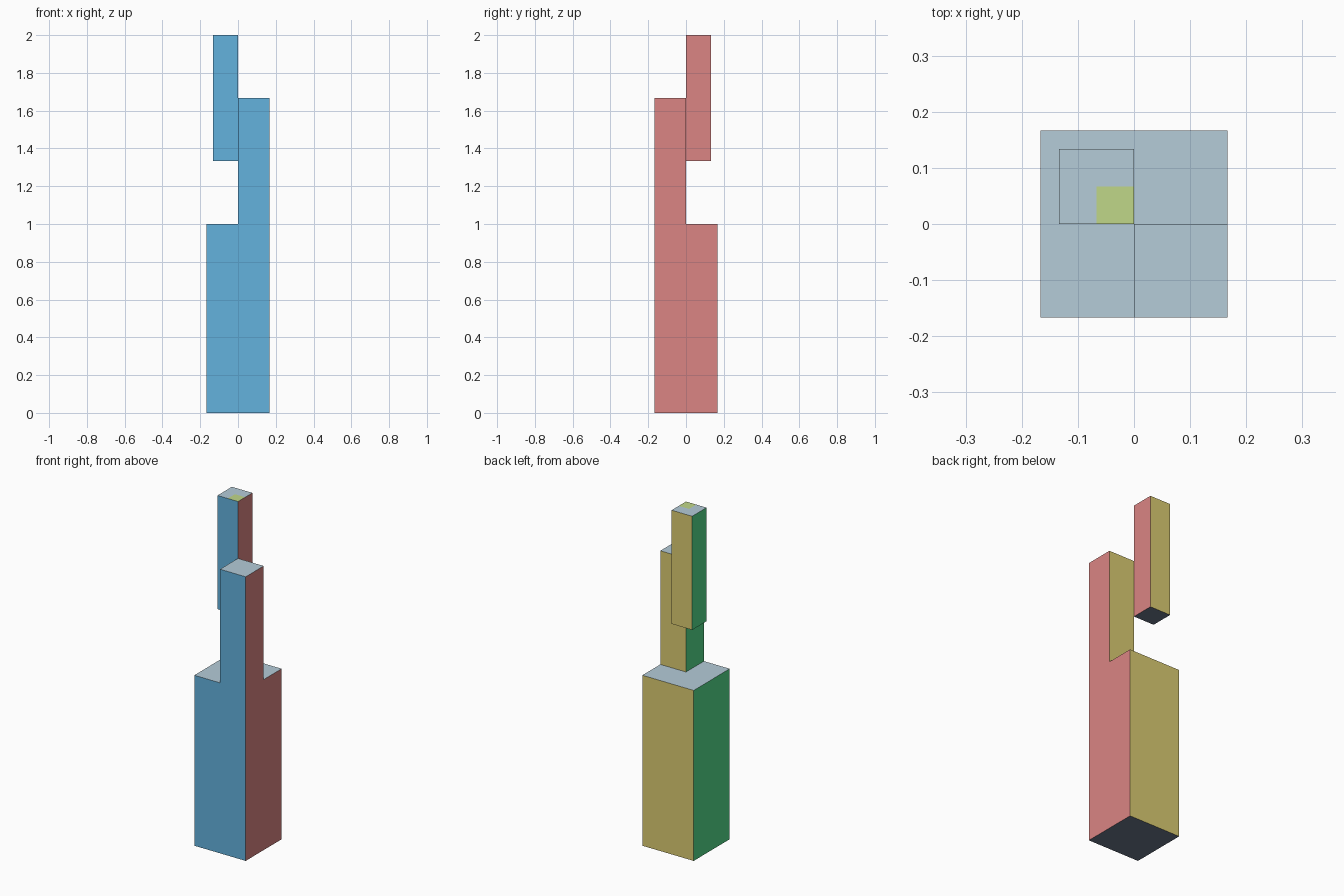
import bpy, bmesh
from mathutils import Vector, Matrix

if "Cube" in bpy.data.objects:
    bpy.data.objects.remove(bpy.data.objects["Cube"], do_unlink=True)


def linear(c):
    c /= 255
    return c / 12.92 if c <= 0.04045 else ((c + 0.055) / 1.055) ** 2.4


def material(name, rgb):
    colour = [linear(c) for c in rgb] + [1.0]
    m = bpy.data.materials.new(name)
    m.use_nodes = True
    m.diffuse_color = colour
    m.node_tree.nodes["Principled BSDF"].inputs["Base Color"].default_value = colour
    return m


# One colour per facing direction, plus the painted patch
SIDES = [
    (Vector((0, -1, 0)), material("sky_blue", (99, 178, 222))),
    (Vector((1, 0, 0)), material("coral_red", (219, 133, 131))),
    (Vector((0, 1, 0)), material("straw_yellow", (219, 204, 114))),
    (Vector((-1, 0, 0)), material("leaf_green", (84, 221, 140))),
    (Vector((0, 0, 1)), material("pale_grey_blue", (181, 204, 216))),
    (Vector((0, 0, -1)), material("slate_grey", (106, 119, 140))),
]
PATCH = len(SIDES)
MATERIALS = [m for _, m in SIDES] + [material("lime_patch", (192, 215, 137))]


def box(lo, hi):
    """New bmesh holding a box between two corners."""
    lo, hi = Vector(lo), Vector(hi)
    bm = bmesh.new()
    bmesh.ops.create_cube(bm, size=1, matrix=Matrix.Translation((lo + hi) / 2)
                          @ Matrix.Diagonal((*(hi - lo), 1)))
    return bm


def cut_top(bm, z, x, y):
    """Split the top faces at height z along the lines x and y."""
    for co, no in (((x, 0, 0), (1, 0, 0)), ((0, y, 0), (0, 1, 0))):
        faces = [f for f in bm.faces if f.normal.z > 0.9
                 and abs(f.calc_center_median().z - z) < 1e-4]
        geom = set(faces)
        for f in faces:
            geom.update(f.edges, f.verts)
        bmesh.ops.bisect_plane(bm, geom=list(geom), plane_co=co, plane_no=no)
        bm.normal_update()


def quadrant(bm, z, test):
    """The top face at height z whose centre passes the test."""
    for f in bm.faces:
        c = f.calc_center_median()
        if f.normal.z > 0.9 and abs(c.z - z) < 1e-4 and test(c):
            return f


def paint(bm):
    """Colour each face by the way it points."""
    bmesh.ops.recalc_face_normals(bm, faces=bm.faces[:])
    bm.normal_update()
    for f in bm.faces:
        f.material_index = max(range(len(SIDES)), key=lambda i: f.normal.dot(SIDES[i][0]))


def finish(bm, name):
    me = bpy.data.meshes.new(name)
    bm.to_mesh(me)
    bm.free()
    for m in MATERIALS:
        me.materials.append(m)
    ob = bpy.data.objects.new(name, me)
    bpy.context.collection.objects.link(ob)


W = 1 / 6          # half width of the base
T = 2 / 15         # width of the floating block
P = 1 / 15         # width of the patch

# Base block with a column raised from its front left quarter
bm = box((-W, -W, 0), (W, W, 1))
bm.normal_update()
cut_top(bm, 1, 0, 0)
face = quadrant(bm, 1, lambda c: c.x > 0 and c.y < 0)
raised = bmesh.ops.extrude_face_region(bm, geom=[face])["geom"]
bmesh.ops.translate(bm, vec=(0, 0, 2 / 3),
                    verts=[v for v in raised if isinstance(v, bmesh.types.BMVert)])
bmesh.ops.dissolve_limit(bm, angle_limit=0.01, verts=bm.verts[:], edges=bm.edges[:])
paint(bm)
finish(bm, "base_with_column")

# Upper block touching the column along one edge, with a patch on its top
bm = box((-T, 0, 4 / 3), (0, T, 2))
bm.normal_update()
cut_top(bm, 2, -P, P)
paint(bm)
quadrant(bm, 2, lambda c: c.x > -P and c.y < P).material_index = PATCH
finish(bm, "upper_block")
